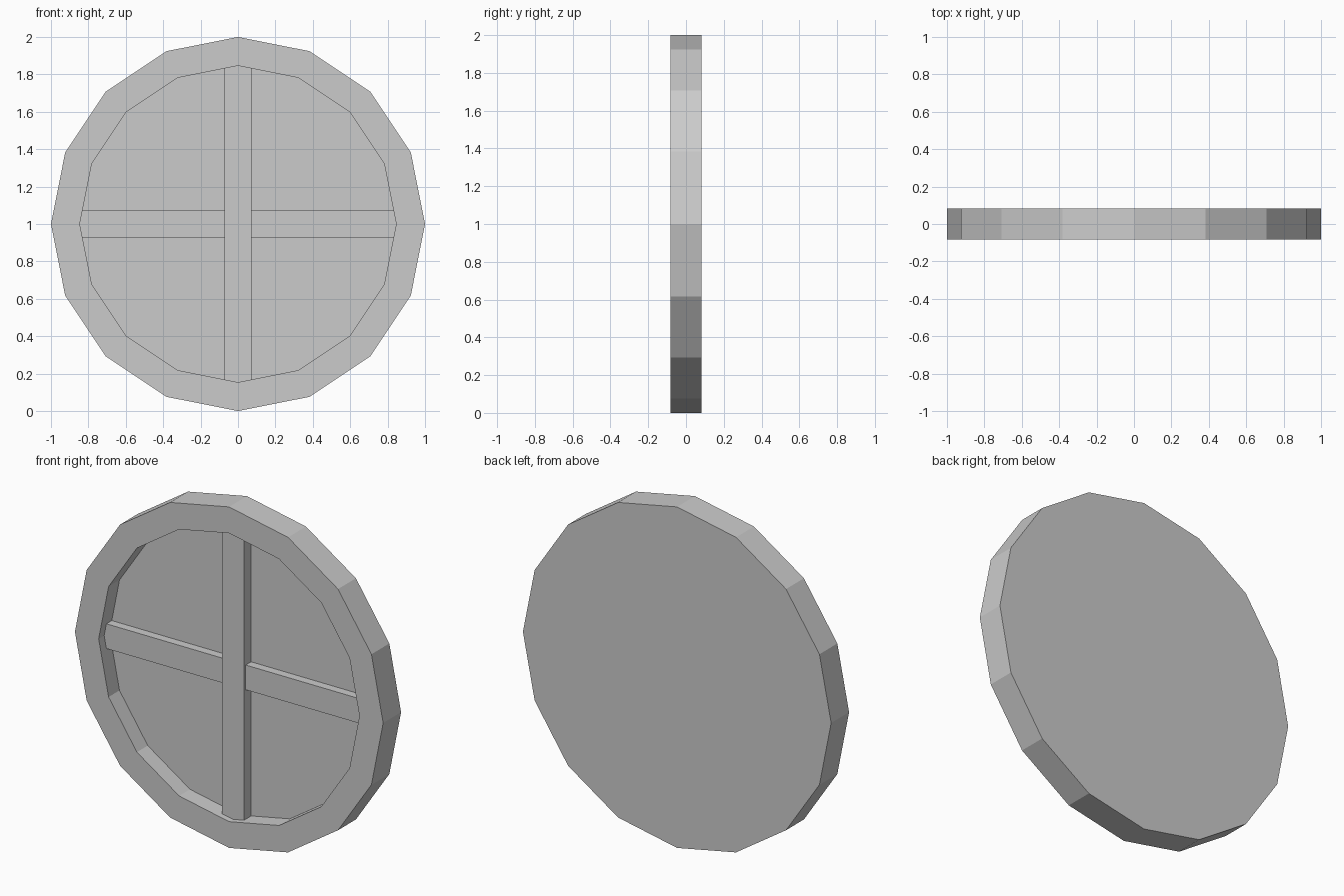
import bpy, bmesh
from math import cos, sin, pi

cube = bpy.data.objects.get("Cube")
if cube:
    bpy.data.objects.remove(cube, do_unlink=True)

SIDES = 16
HALF_DEPTH = 0.083
INNER_RADIUS = 0.846
FLOOR_Y = 0.018
BAR_WIDTH = 0.145

grey = bpy.data.materials.new("plain grey")
grey.use_nodes = True
colour = (0.6, 0.6, 0.6, 1)
grey.diffuse_color = colour
grey.node_tree.nodes["Principled BSDF"].inputs["Base Color"].default_value = colour


def add_object(name, bm):
    bmesh.ops.recalc_face_normals(bm, faces=bm.faces)
    mesh = bpy.data.meshes.new(name)
    bm.to_mesh(mesh)
    bm.free()
    mesh.materials.append(grey)
    obj = bpy.data.objects.new(name, mesh)
    bpy.context.collection.objects.link(obj)
    return obj


# Round dish: closed back, raised rim and recessed floor
def build_dish():
    bm = bmesh.new()
    profile = [(1, HALF_DEPTH), (1, -HALF_DEPTH),
               (INNER_RADIUS, -HALF_DEPTH), (INNER_RADIUS, FLOOR_Y)]
    rings = []
    for radius, y in profile:
        angles = [2 * pi * i / SIDES for i in range(SIDES)]
        rings.append([bm.verts.new((radius * cos(a), y, 1 + radius * sin(a)))
                      for a in angles])
    for a, b in zip(rings, rings[1:]):
        for i in range(SIDES):
            j = (i + 1) % SIDES
            bm.faces.new((a[i], a[j], b[j], b[i]))
    bm.faces.new(rings[0])
    bm.faces.new(rings[-1])
    add_object("round_dish", bm)


# Cross bar: its ends are buried in the rim and its back in the floor
def build_bar(name, width, height, front_y):
    bm = bmesh.new()
    bmesh.ops.create_cube(bm, size=1)
    back_y = FLOOR_Y + 0.01
    bmesh.ops.scale(bm, vec=(width, back_y - front_y, height), verts=bm.verts)
    bmesh.ops.translate(bm, vec=(0, (front_y + back_y) / 2, 1), verts=bm.verts)
    add_object(name, bm)


build_dish()
bar_length = 2 * INNER_RADIUS + 0.04
build_bar("vertical_bar", BAR_WIDTH, bar_length, -0.047)
build_bar("horizontal_bar", bar_length, BAR_WIDTH, -0.032)
